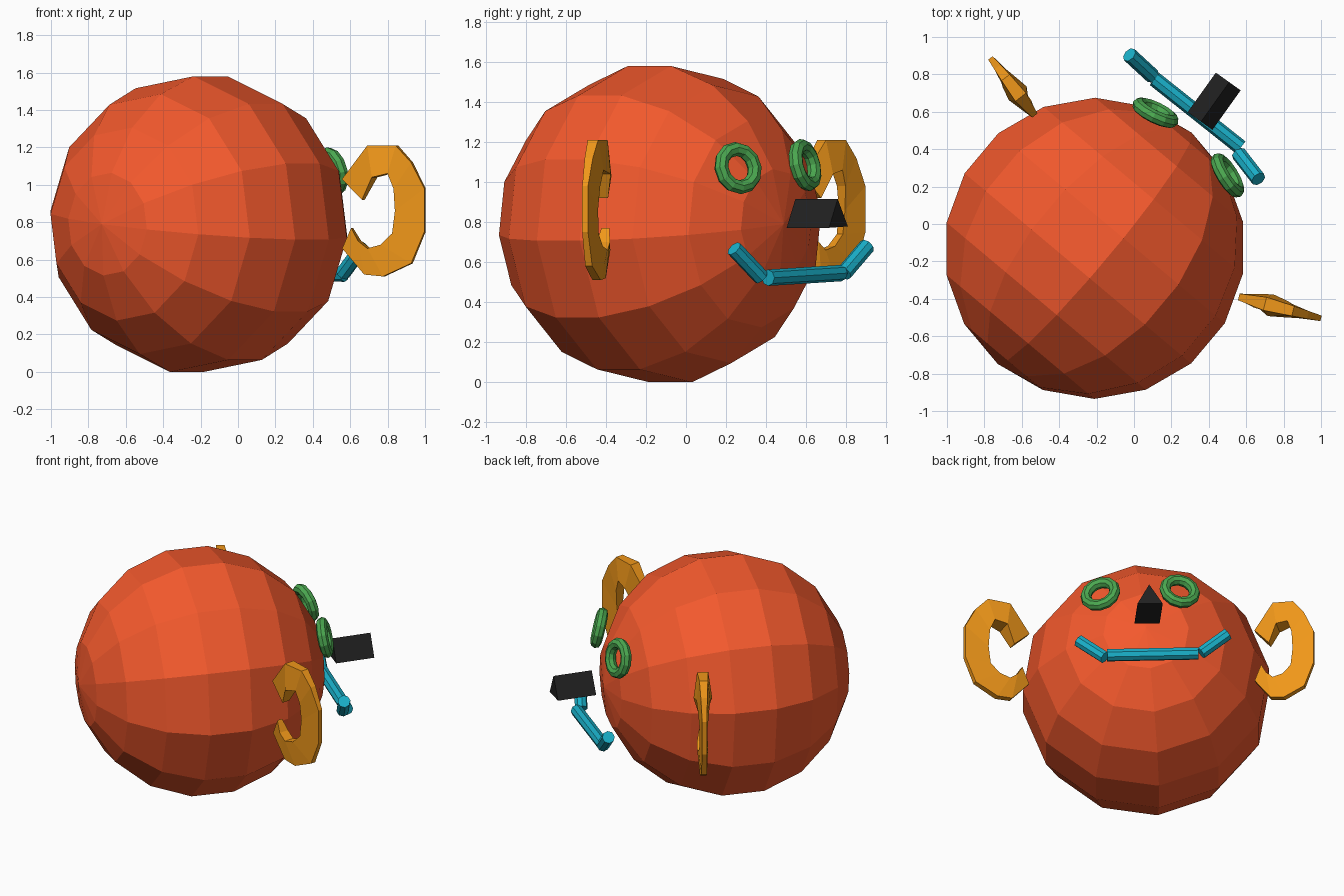
import bpy, bmesh, math
from mathutils import Vector, Matrix

if "Cube" in bpy.data.objects:
    bpy.data.objects.remove(bpy.data.objects["Cube"])

A = math.radians(50)                                   # heading of the face
F = Vector((math.cos(A), math.sin(A), 0))              # face direction
L = Vector((math.sin(A), -math.cos(A), 0))             # sideways
UP = Vector((0, 0, 1))


def material(name, color):
    m = bpy.data.materials.new(name)
    m.diffuse_color = (*color, 1)
    m.use_nodes = True
    m.node_tree.nodes["Principled BSDF"].inputs["Base Color"].default_value = m.diffuse_color
    return m


RED = material("red_orange", (0.90, 0.10, 0.026))
AMBER = material("amber", (0.87, 0.31, 0.01))
GREEN = material("green", (0.07, 0.39, 0.08))
TEAL = material("teal", (0.01, 0.43, 0.58))
BLACK = material("black", (0.015, 0.015, 0.015))


def finish(name, mat):
    o = bpy.context.object
    o.name = name
    o.data.materials.append(mat)
    return o


def place(o, pos, x_axis, z_axis):
    z = z_axis.normalized()
    y = z.cross(x_axis).normalized()
    x = y.cross(z)
    o.matrix_world = Matrix.Translation(pos) @ Matrix((x, y, z)).transposed().to_4x4()


def rolled(deg):
    r = math.radians(deg)
    return UP * math.cos(r) + L * math.sin(r)


def rod(name, a, b, radius, sides, mat, x_axis):
    a, b = Vector(a), Vector(b)
    bpy.ops.mesh.primitive_cylinder_add(vertices=sides, radius=radius, depth=(b - a).length)
    place(finish(name, mat), (a + b) / 2, x_axis, b - a)


# head: low-poly ball with its poles front and back
bpy.ops.mesh.primitive_uv_sphere_add(segments=12, ring_count=9, radius=0.807)
place(finish("head", RED), Vector((-0.21, -0.13, 0.79)), rolled(6), F)

# eyes: rings lying on the head
for name, pos, az in (("eye_left", (0.115, 0.595, 1.085), 64), ("eye_right", (0.5, 0.26, 1.07), 32)):
    bpy.ops.mesh.primitive_torus_add(major_segments=12, minor_segments=8,
                                     major_radius=0.098, minor_radius=0.036)
    a, e = math.radians(az), math.radians(13)
    n = Vector((math.cos(a) * math.cos(e), math.sin(a) * math.cos(e), math.sin(e)))
    place(finish(name, GREEN), Vector(pos), UP, n)

# nose: triangular prism, ridge up
bpy.ops.mesh.primitive_cylinder_add(vertices=3, radius=0.094, depth=0.26)
nose = finish("nose", BLACK)
ridge = max(nose.data.vertices, key=lambda v: v.co.y).co
spin = math.atan2(ridge.y, ridge.x)
nose.data.transform(Matrix.Rotation(-spin, 4, 'Z'))    # one corner on local x
place(nose, Vector((0.43, 0.655, 0.822)), rolled(2.5), Vector((0.15, 0.21, 0)))

# mouth: three rods
rod("mouth_left", (-0.025, 0.905, 0.68), (0.10, 0.79, 0.545), 0.041, 8, TEAL, F)
rod("mouth_middle", (0.11, 0.775, 0.545), (0.57, 0.41, 0.522), 0.041, 8, TEAL, F)
rod("mouth_right", (0.56, 0.375, 0.525), (0.665, 0.24, 0.668), 0.041, 8, TEAL, F)

# ears: open C bands; stations are (inner s, z, outer s, z, thickness)
C_BAND = [
    (0.11, 0.92, 0.00, 1.03, 0.06), (0.17, 1.04, 0.14, 1.21, 0.12),
    (0.25, 1.06, 0.29, 1.21, 0.09), (0.28, 0.98, 0.37, 1.12, 0.07),
    (0.285, 0.86, 0.44, 0.98, 0.05), (0.27, 0.74, 0.44, 0.75, 0.05),
    (0.21, 0.68, 0.37, 0.58, 0.06), (0.14, 0.66, 0.22, 0.51, 0.07),
    (0.09, 0.70, 0.12, 0.52, 0.07), (0.05, 0.77, 0.00, 0.66, 0.04),
]


def ear(name, origin, along):
    origin, along = Vector(origin), Vector(along)
    n = along.cross(UP).normalized()
    bm = bmesh.new()
    rings = []
    for si, zi, so, zo, t in C_BAND:
        pi, po = origin + along * si + UP * zi, origin + along * so + UP * zo
        rings.append([bm.verts.new(p) for p in (pi - n * t / 2, pi + n * t / 2,
                                                po + n * t * 0.3, po - n * t * 0.3)])
    for a, b in zip(rings, rings[1:]):
        for k in range(4):
            bm.faces.new((a[k], a[(k + 1) % 4], b[(k + 1) % 4], b[k]))
    bm.faces.new(rings[0])
    bm.faces.new(rings[-1])
    bmesh.ops.recalc_face_normals(bm, faces=bm.faces)
    me = bpy.data.meshes.new(name)
    bm.to_mesh(me)
    bm.free()
    me.materials.append(AMBER)
    bpy.context.collection.objects.link(bpy.data.objects.new(name, me))


ear("ear_right", (0.56, -0.39, 0), (1.0, -0.26, 0))
ear("ear_left", (-0.53, 0.58, 0), (-0.54, 0.70, 0))
